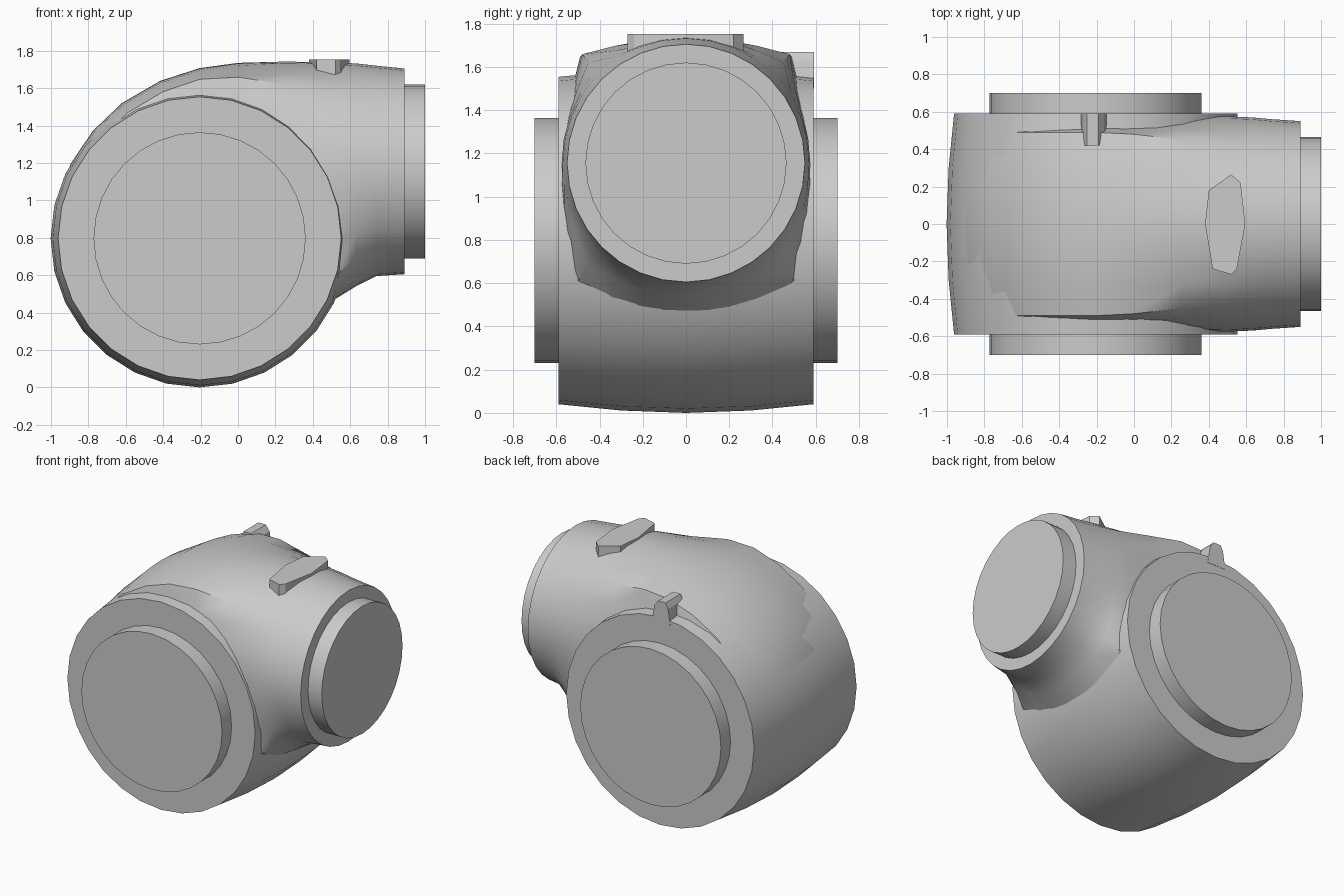
import bpy, bmesh, math
from mathutils import Vector

cube = bpy.data.objects.get("Cube")
if cube:
    bpy.data.objects.remove(cube, do_unlink=True)

grey = bpy.data.materials.new("plain grey")
grey.use_nodes = True
COLOUR = (0.6, 0.6, 0.6, 1)
grey.diffuse_color = COLOUR
grey.node_tree.nodes["Principled BSDF"].inputs["Base Color"].default_value = COLOUR


def loft(name, rings, angle=30):
    """Skin a list of equal-length closed rings and cap both ends."""
    bm = bmesh.new()
    loops = [[bm.verts.new(p) for p in ring] for ring in rings]
    n = len(loops[0])
    for a, b in zip(loops, loops[1:]):
        for i in range(n):
            j = (i + 1) % n
            bm.faces.new((a[i], a[j], b[j], b[i]))
    bm.faces.new(loops[0])
    bm.faces.new(loops[-1])
    bmesh.ops.recalc_face_normals(bm, faces=bm.faces)
    mesh = bpy.data.meshes.new(name)
    bm.to_mesh(mesh)
    bm.free()
    mesh.materials.append(grey)
    obj = bpy.data.objects.new(name, mesh)
    bpy.context.collection.objects.link(obj)
    bpy.ops.object.select_all(action='DESELECT')
    obj.select_set(True)
    bpy.context.view_layer.objects.active = obj
    if angle:
        bpy.ops.object.shade_smooth_by_angle(angle=math.radians(angle))
    return obj


def lathe(name, profile, centre, axis, sides):
    """Turn (distance, radius) pairs about the x or y axis."""
    rings = []
    for d, r in profile:
        ring = []
        for i in range(sides):
            t = math.tau * i / sides
            a, b = r * math.cos(t), r * math.sin(t)
            offset = (a, d, b) if axis == 'y' else (d, a, b)
            ring.append(Vector(centre) + Vector(offset))
        rings.append(ring)
    return loft(name, rings)


def section(x, z, tilt, w, top, bottom, box_top, box_bottom, sides=32):
    """Ring across the elbow, blending from an ellipse to a crowned box."""
    up = Vector((math.cos(math.radians(tilt)), 0, math.sin(math.radians(tilt))))
    ring = []
    for i in range(sides):
        t = math.tau * i / sides
        c, s = math.cos(t), math.sin(t)
        h, box, crown = (top, box_top, 0.06) if s >= 0 else (bottom, box_bottom, 0.12)
        m = max(abs(c), abs(s))
        bc, bs = c / m, s / m
        flat_y = bc * (w - 0.06 * bs * bs)
        flat_v = bs * (h - crown * bc * bc)
        y = w * c + (flat_y - w * c) * box
        v = h * s + (flat_v - h * s) * box
        ring.append(Vector((x, y, z)) + up * v)
    return ring


# Barrel-shaped drum with raised end caps
HUB = (-0.205, 0, 0.797)
lathe("drum", [(-0.59, 0.757), (-0.3, 0.786), (0, 0.797), (0.3, 0.786), (0.59, 0.757)],
      HUB, 'y', 28)
for side, label in ((-1, "front"), (1, "back")):
    lathe(label + "_cap", [(side * 0.5, 0.567), (side * 0.7, 0.567)], HUB, 'y', 32)

# Elbow shell: straight neck, then wrapped around the drum
MID = 1.155
neck = [(0.89, 0.55, 1.705, 0.605, 0, 0),
        (0.74, 0.56, 1.72, 0.595, 0, 0.15),
        (0.63, 0.57, 1.732, 0.54, 0.04, 0.5),
        (0.5, 0.575, 1.738, 0.46, 0.12, 1),
        (0.25, 0.57, 1.742, 0.5, 0.45, 1),
        (0.0, 0.555, 1.735, 0.5, 0.85, 1)]
rings = [section(x, MID, 90, w, hi - MID, MID - lo, bt, bb)
         for x, w, hi, lo, bt, bb in neck]
for tilt, radius in ((90, 0.91), (104, 0.868), (120, 0.834), (135, 0.81), (150, 0.797), (172, 0.785)):
    a = math.radians(tilt)
    rings.append(section(HUB[0] + 0.45 * math.cos(a), HUB[2] + 0.45 * math.sin(a),
                         tilt, 0.55, radius - 0.45, 0.4, 1, 1))
loft("elbow_shell", rings, 40)

# Raised end of the neck
lathe("neck_cap", [(0.8, 0.465), (1.0, 0.465)], (0, 0, MID), 'x', 32)

# Flat tab on top of the neck
outline = [(0.38, 0), (0.4, 0.18), (0.52, 0.265), (0.57, 0.22),
           (0.595, 0), (0.55, -0.24), (0.52, -0.27), (0.42, -0.24)]
loft("top_tab", [[(x, y, z) for x, y in outline] for z in (1.66, 1.753)], 0)

# Small peg on the back rim of the drum
peg = [(-0.29, 1.5), (-0.14, 1.5), (-0.16, 1.63), (-0.19, 1.67), (-0.25, 1.67), (-0.27, 1.63)]
loft("rim_peg", [[(x, y, z) for x, z in peg] for y in (0.42, 0.592)], 0)
